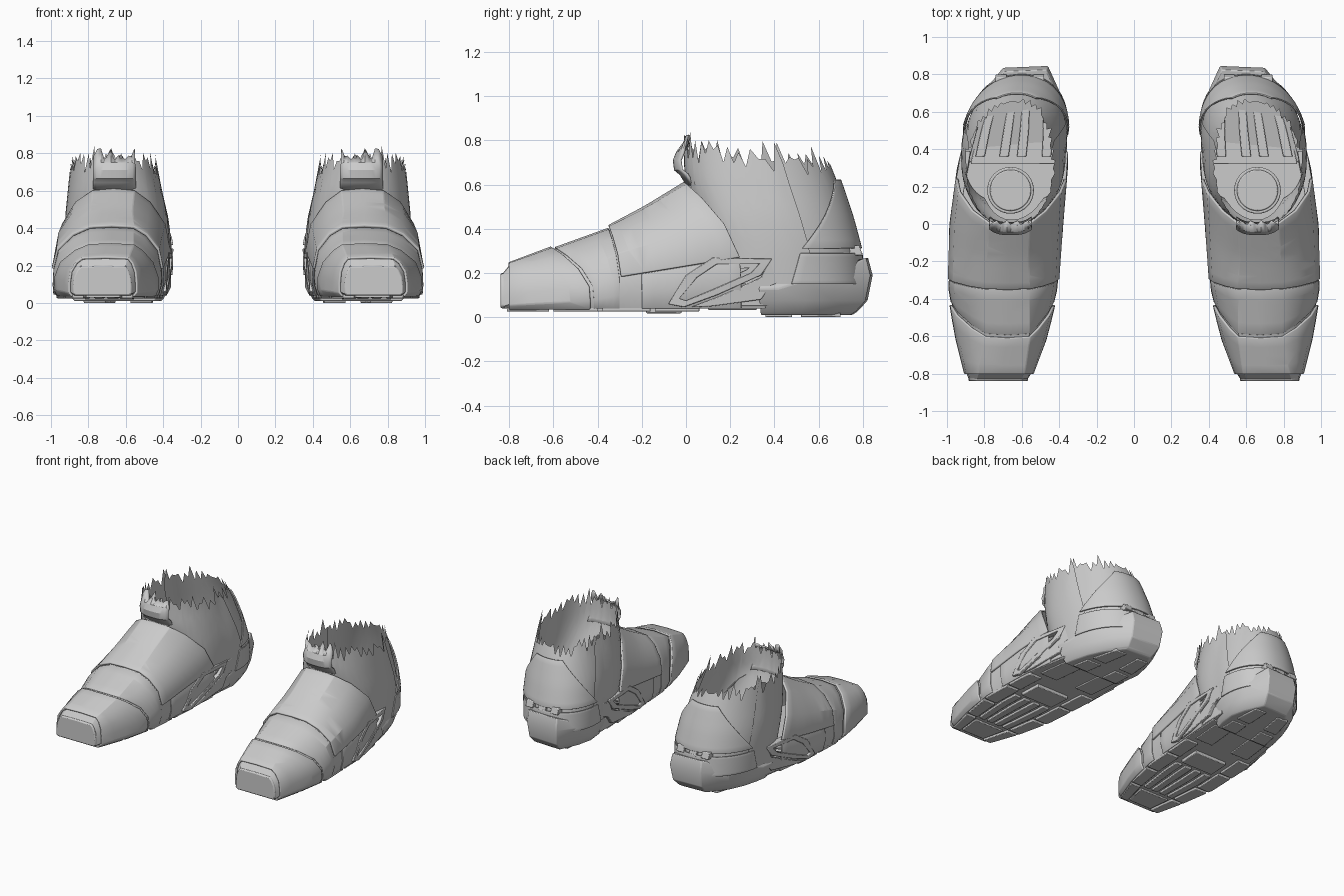
import bpy, bmesh, math, random

if "Cube" in bpy.data.objects:
    bpy.data.objects.remove(bpy.data.objects["Cube"])
random.seed(4)

# Foot outline seen from above: y, inner x, outer x
EDGE = [(-.84, .575, .88), (-.8, .55, .895), (-.6, .475, .945), (-.35, .415, .987), (0, .39, .975),
        (.3, .365, .935), (.5, .365, .885), (.7, .40, .81), (.84, .46, .72)]
# Forefoot stations: y at top, y at base, top z, top inner x, top outer x
STATION = [(-.828, -.825, .20, .60, .84), (-.80, -.80, .235, .59, .83), (-.60, -.42, .31, .56, .79),
           (-.35, -.30, .40, .56, .79), (-.18, -.05, .49, .57, .78), (0, .25, .60, .56, .77)]
# Ankle rings: z, front y, back y, inner x, outer x
RING = [(.10, .12, .81, .37, .91), (.3, .10, .79, .362, .925), (.45, .05, .75, .375, .925),
        (.6, .0, .70, .405, .91), (.7, -.01, .66, .43, .90), (.85, -.01, .62, .45, .88)]


def lerp(a, b, t):
    return a + (b - a) * t


def table(rows, v):
    for a, b in zip(rows, rows[1:]):
        if v <= b[0] or b is rows[-1]:
            t = max(0, (v - a[0]) / (b[0] - a[0]))
            return [lerp(p, q, t) for p, q in zip(a[1:], b[1:])]


def make(name, verts, faces, thick=0, bevel=0, recalc=False):
    me = bpy.data.meshes.new(name)
    me.from_pydata([tuple(v) for v in verts], [], faces)
    if recalc:
        bm = bmesh.new()
        bm.from_mesh(me)
        bmesh.ops.recalc_face_normals(bm, faces=bm.faces)
        bm.to_mesh(me)
        bm.free()
    ob = bpy.data.objects.new(name, me)
    bpy.context.collection.objects.link(ob)
    bpy.ops.object.select_all(action='DESELECT')
    ob.select_set(True)
    bpy.context.view_layer.objects.active = ob
    bpy.ops.object.shade_smooth_by_angle(angle=math.radians(28))
    if thick:
        m = ob.modifiers.new("shell", 'SOLIDIFY')
        m.thickness, m.offset = thick, 1
    if bevel:
        m = ob.modifiers.new("bevel", 'BEVEL')
        m.width, m.segments, m.limit_method = bevel, 2, 'ANGLE'
    m = ob.modifiers.new("pair", 'MIRROR')
    m.use_mirror_merge = False
    return ob


def grid(name, rows, thick=0, flip=False, bevel=0):
    n = len(rows[0])
    faces = []
    for i in range(len(rows) - 1):
        for j in range(n - 1):
            f = (i*n + j, (i+1)*n + j, (i+1)*n + j + 1, i*n + j + 1)
            faces.append(f[::-1] if flip else f)
    return make(name, [p for r in rows for p in r], faces, thick, bevel)


def loops(name, rings, bevel=0, caps=True):
    """Skin closed loops; without caps the last loop joins the first."""
    n, m = len(rings[0]), len(rings)
    faces = [tuple(range(n)), tuple(range((m-1)*n, m*n))] if caps else []
    for i in range(m - 1 if caps else m):
        k = (i+1) % m
        faces += [(i*n+j, i*n+(j+1) % n, k*n+(j+1) % n, k*n+j) for j in range(n)]
    return make(name, [p for r in rings for p in r], faces, 0, bevel, True)


def section(s):
    i = min(int(s), len(STATION) - 2)
    yt, yb, zt, ti, to = [lerp(a, b, s - i) for a, b in zip(STATION[i], STATION[i+1])]
    half = [(0, .04), (0, .25*zt), (.02, .45*zt), (.15, .70*zt), (.56, .89*zt), (1, .985*zt)]

    def point(k, z, outer):
        f = max(0, (z - .35*zt) / (.65*zt)) ** 1.9
        y = lerp(yb, yt, f)
        e = table(EDGE, y)[outer]
        tuck = (.018 if z == .04 else 0) * (-1 if outer else 1)
        return (lerp(e, to if outer else ti, k) + tuck, y, z)
    return [point(k, z, 1) for k, z in half] + [((ti+to)/2, yt, zt)] + [point(k, z, 0) for k, z in half[::-1]]


def panel(name, s0, s1, j0=0, j1=13, thick=.01):
    n = max(2, int((s1 - s0) * 5))
    return grid(name, [section(lerp(s0, s1, i/n))[j0:j1] for i in range(n+1)], thick, bevel=.005 if thick else 0)


def ring(z, deg, off=0):
    y0, y1, x0, x1 = table(RING, z)
    c, s = math.cos(math.radians(deg)), math.sin(math.radians(deg))
    e = lerp(.66, .9, min(1, max(0, (z - .4) / .3))) if s < 0 else .92
    y = (y0+y1)/2 + ((y1-y0)/2 + off) * math.copysign(abs(s)**e, s)
    x = (x0+x1)/2 + ((x1-x0)/2 + off) * math.copysign(abs(c)**e, c)
    return (x - .11*max(0, y - .4), y, z)


# Forefoot shell with overlapping plates
panel("foot_liner", 0, 5, thick=0)
panel("toe_cap", 1, 1.97, thick=.014)
panel("toe_strip", 2.03, 3.0, thick=.005)
panel("instep_plate", 3.03, 5, 2, 11, thick=.016)
panel("side_rand_outer", 3.4, 5, 0, 3, thick=.008)
panel("side_rand_inner", 3.4, 5, 10, 13, thick=.008)
front = section(0)
loops("toe_bumper", [[(x, y, z) for x, z in [(p[0], p[2]) for p in front]] for y in (-.84, -.80)], .008)


# Torn ankle shell: front quarter wrap and slightly inset rear
def torn(name, a0, a1, off, n):
    cols = []
    for j in range(n+1):
        a = lerp(a0, a1, j/n)
        y = ring(.7, a)[1]
        spike = random.choice((.02, .04, .06, .1)) if j % 2 else random.uniform(-.04, .03)
        top = (.74 if y < .15 else .715 - .09*(y - .15)) + spike
        low = .15 + .38 * min(1, max(0, (-math.sin(math.radians(a)) - .9) * 10))
        cols.append([ring(lerp(low, top, (i/8)**.8), a, off) for i in range(9)])
    grid(name, list(zip(*cols)), 0, True)


torn("ankle_wrap", -198, 18, 0, 50)
torn("ankle_rear", 12, 168, -.01, 36)


# Heel counter and heel cup wrap round the back
def wrap(name, z0, z1, w0, w1, thick):
    rows = []
    for i in range(9):
        z, w = lerp(z0, z1, i/8), lerp(w0, w1, i/8)
        rows.append([ring(z, lerp(90-w, 90+w, j/28)) for j in range(29)])
    grid(name, rows, thick, True, .003)


wrap("heel_counter", .31, .62, 78, 22, .01)
wrap("heel_cup", .15, .29, 88, 80, .008)
for i in range(3):
    x = .48 + i*.1
    loops("heel_clip", [[(x, .74, z), (x + .06, .74, z), (x + .06, y, z), (x, y, z)]
                        for z, y in ((.28, .80), (.325, .785))], .004)

# Tongue tab standing off the collar
tab = [(.01, .60), (-.02, .65), (-.045, .67), (-.05, .71), (-.035, .745)]
rows = [[(lerp(.77, .55, j/12), y + .03*abs(j/6 - 1)**3, z) for j in range(13)] for y, z in tab]
rows.append([(lerp(.77, .55, j/12), .01*(j % 3), .76 + random.choice((.0, .02, .06))) for j in range(13)])
grid("tongue_tab", rows, .01)


# Angled side struts on both flanks of each boot
def flank(poly, side, off):
    return [(table(EDGE, y)[side] + (off if side else -off), y, z) for y, z in poly]


def side_plate(name, poly, off, depth):
    for side in (0, 1):
        loops(name, [flank(poly, side, off), flank(poly, side, off - depth)], .004)


outer = [(-.08, .06), (-.01, .045), (.14, .10), (.34, .19), (.39, .265), (.12, .27), (.0, .19)]
inner = [(-.03, .085), (.0, .075), (.13, .13), (.29, .20), (.33, .24), (.14, .24), (.05, .18)]
for side in (0, 1):
    loops("strut_frame", [flank(outer, side, .012), flank(inner, side, .012),
                          flank(inner, side, -.04), flank(outer, side, -.04)], .004, False)
side_plate("strut_core", [(.03, .10), (.13, .15), (.27, .21), (.29, .225), (.15, .22), (.08, .17)], .003, .04)
side_plate("arch_brace", [(.02, .045), (.12, .05), (.34, .08), (.38, .14), (.52, .2), (.47, .27), (.37, .25),
                          (.34, .18), (.14, .09)], .006, .05)

# Heel sole block, flaring out from the ground
heel = [(.40, .33), (.37, .42), (.355, .55), (.385, .68), (.46, .845), (.70, .835), (.825, .68), (.885, .55),
        (.92, .42), (.935, .33)]
rings = []
for z, k in ((.01, .80), (.025, .85), (.075, .95), (.17, 1), (.20, .955)):
    r = []
    for x, y in heel:
        zz = z
        if z >= .17:
            zz = z - .17 + (.19 if y > .8 else .17 if y > .5 else .13)
            if z > .17 and y > .8:
                zz = .27
        r.append((lerp(.63, x, k), lerp(.38, y, k), zz))
    rings.append(r)
loops("heel_block", rings, .006)


# Outsole slab and tread pads, placed by y range and fraction across the foot
def pad(name, y0, y1, u0, u1, z0, z1, bevel=.004):
    ys = [lerp(y0, y1, i/6) for i in range(7)]
    loop = [(lerp(*table(EDGE, y), u1), y) for y in ys] + [(lerp(*table(EDGE, y), u0), y) for y in ys[::-1]]
    loops(name, [[(x, y, z) for x, y in loop] for z in (z0, z1)], bevel)


pad("outsole", -.825, .36, .035, .965, .04, .06)
pad("arch_block", .0, .45, .03, .97, .05, .13)
for y0, y1 in ((-.81, -.62), (-.60, -.40), (-.38, -.16), (-.14, .06)):
    pad("tread_outer", y0, y1, .80, .97, .025, .045)
    pad("tread_inner", y0, y1, .03, .20, .025, .045)
pad("tread_toe", -.80, -.64, .24, .76, .028, .045)
for u in (.25, .39, .53, .67):
    pad("tread_rib", -.60, -.22, u, u + .09, .025, .045)
pad("tread_ball", -.18, -.02, .28, .72, .018, .045)
pad("arch_bar", .1, .32, .12, .36, .032, .055)
pad("arch_bar", .1, .32, .64, .88, .032, .055)
for u in (.17, .62):
    pad("heel_tread_front", .36, .48, u, u + .21, 0, .02)
    pad("heel_tread_rear", .52, .70, u, u + .21, 0, .02)

# Interior floor with ankle socket and ribs
pad("inner_floor", -.5, .72, .06, .94, .12, .135)
for name, rad, z0, z1 in (("ankle_socket_base", .125, .13, .19), ("ankle_socket_cap", .11, .18, .205)):
    loops(name, [[(.66 + rad*math.cos(i*math.pi/20), .18 + rad*math.sin(i*math.pi/20), z) for i in range(40)]
                 for z in (z0, z1)], .006)
for u in (.14, .38, .55, .78):
    pad("inner_rib", .36, .66, u, u + .09, .13, .2)
pad("inner_step", .32, .44, .1, .9, .13, .17)
